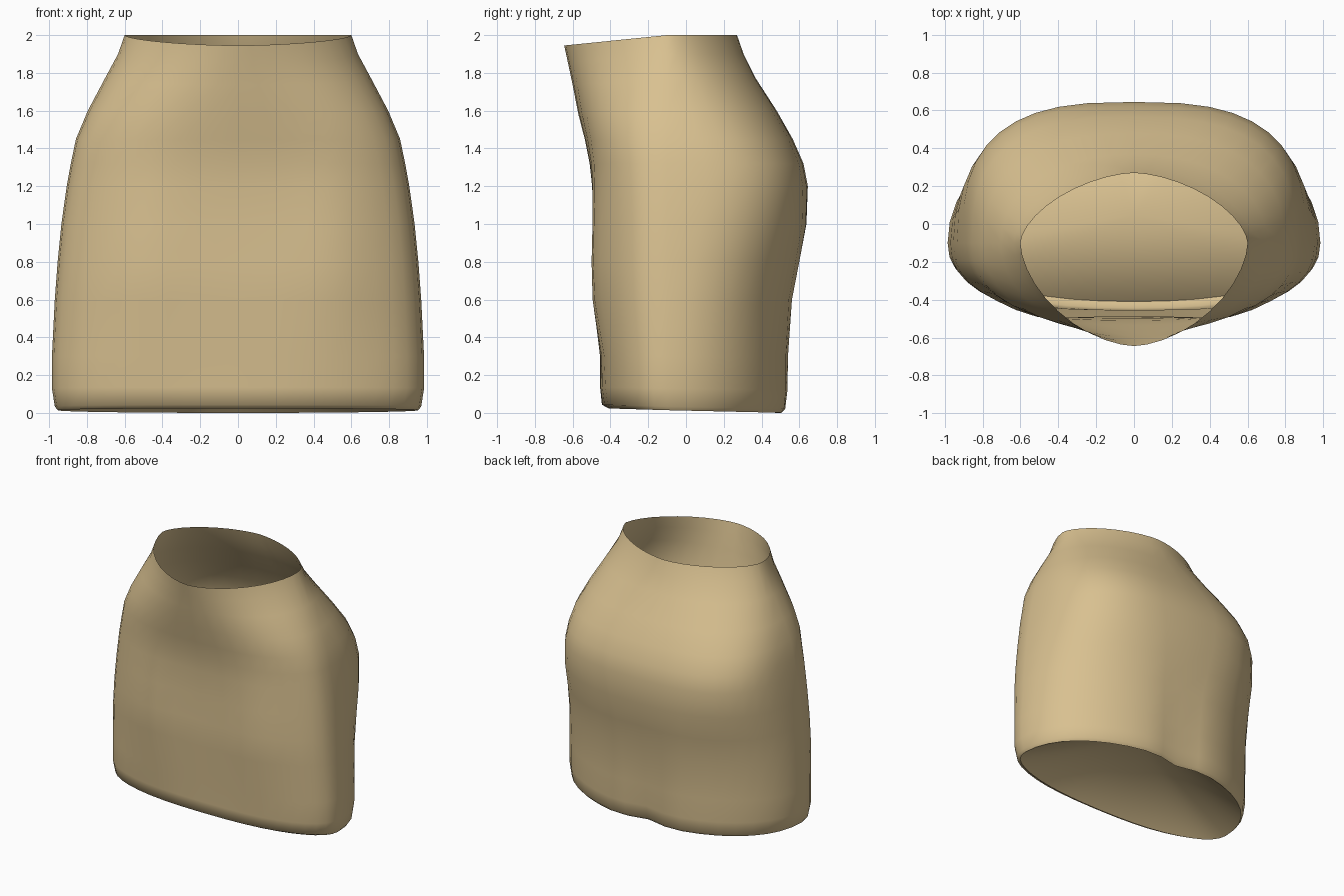
import bpy
import bmesh
from math import sin, cos, pi, exp, copysign
from mathutils import Vector

default_cube = bpy.data.objects.get("Cube")
if default_cube:
    bpy.data.objects.remove(default_cube, do_unlink=True)

SEGMENTS = 40
WIDEST_Y = -0.1

# Skirt levels from hem to waist:
# height, half width, front y, back y, front squareness, back squareness
LEVELS = [
    (0.015, 0.955, -0.41, 0.53, 2.2, 2.1),
    (0.035, 0.97, -0.445, 0.55, 2.3, 2.1),
    (0.13, 0.985, -0.455, 0.56, 2.4, 2.1),
    (0.3, 0.985, -0.455, 0.56, 2.4, 2.1),
    (0.6, 0.97, -0.492, 0.575, 2.45, 2.2),
    (0.8, 0.955, -0.492, 0.61, 2.5, 2.35),
    (1.0, 0.935, -0.49, 0.643, 2.5, 2.6),
    (1.2, 0.907, -0.497, 0.645, 2.5, 2.85),
    (1.32, 0.885, -0.51, 0.622, 2.45, 2.85),
    (1.45, 0.858, -0.535, 0.565, 2.4, 2.7),
    (1.6, 0.795, -0.57, 0.48, 2.25, 2.4),
    (1.77, 0.705, -0.6, 0.37, 2.0, 2.1),
    (1.9, 0.635, -0.625, 0.305, 1.8, 1.8),
    (2.0, 0.6, -0.645, 0.27, 1.7, 1.65),
]


def rounded(value, squareness):
    return copysign(abs(value) ** (2 / squareness), value)


def bell(value, centre, width):
    return exp(-((value - centre) / width) ** 2)


def ring_point(level, angle):
    height, half_width, front, back, front_square, back_square = level
    is_back = sin(angle) > 0
    squareness = back_square if is_back else front_square
    x = half_width * rounded(cos(angle), squareness)
    side = rounded(sin(angle), squareness)
    depth = back - WIDEST_Y if is_back else WIDEST_Y - front
    y = WIDEST_Y + depth * side

    # Narrow hollow between the legs behind, fuller thighs in front
    if is_back:
        y -= 0.06 * bell(x, 0, 0.15) * max(0, 1 - height / 1.1)
    else:
        y -= 0.035 * bell(abs(x), 0.5, 0.2) * bell(height, 0.85, 0.5)

    # Waistline dips at the front, hem drops a little at the back
    upper = max(0, (height - 1.4) / 0.6)
    lower = max(0, 1 - height / 0.3)
    z = height - 0.055 * upper * max(0, -side)
    z += lower * (-0.015 * max(0, side) + 0.01 * max(0, -side))
    return Vector((x, y, z))


cloth = bpy.data.materials.new("tan_cloth")
cloth.use_nodes = True
colour = (0.69, 0.53, 0.28, 1)
cloth.diffuse_color = colour
cloth.node_tree.nodes["Principled BSDF"].inputs["Base Color"].default_value = colour

# Outer shell, open at the waist
bm = bmesh.new()
rings = []
for level in LEVELS:
    angles = [2 * pi * i / SEGMENTS for i in range(SEGMENTS)]
    rings.append([bm.verts.new(ring_point(level, a)) for a in angles])
for low, high in zip(rings, rings[1:]):
    for i in range(SEGMENTS):
        j = (i + 1) % SEGMENTS
        bm.faces.new((low[i], low[j], high[j], high[i]))

# Tented underside, rising from the hem to a central point
apex = bm.verts.new((0, 0.05, 0.42))
for i in range(SEGMENTS):
    bm.faces.new((rings[0][(i + 1) % SEGMENTS], rings[0][i], apex))

# Rest the lowest point of the hem on the ground
lowest = min(v.co.z for v in bm.verts)
for vert in bm.verts:
    if vert.co.z < 0.1:
        vert.co.z -= lowest
for face in bm.faces:
    face.smooth = True

# Crisp fold along the hem
for i in range(SEGMENTS):
    bm.edges.get((rings[0][i], rings[0][(i + 1) % SEGMENTS])).smooth = False

mesh = bpy.data.meshes.new("skirt")
bm.to_mesh(mesh)
bm.free()
mesh.materials.append(cloth)
skirt = bpy.data.objects.new("skirt", mesh)
bpy.context.collection.objects.link(skirt)
